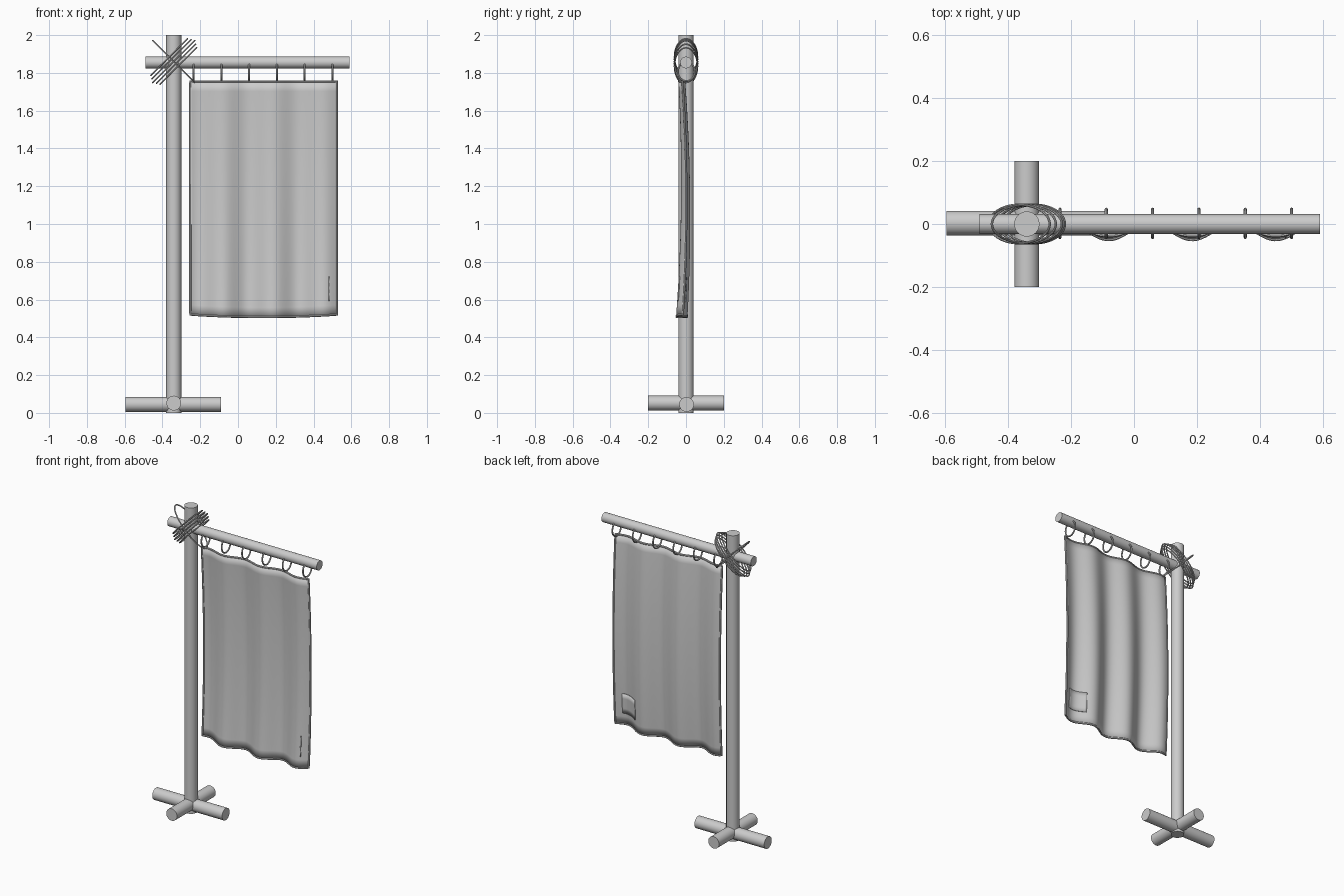
import bpy, bmesh
from math import cos, sin, pi, radians
from mathutils import Vector

cube = bpy.data.objects.get("Cube")
if cube:
    bpy.data.objects.remove(cube, do_unlink=True)

grey = bpy.data.materials.new("plain_grey")
grey.use_nodes = True
grey.diffuse_color = (0.6, 0.6, 0.6, 1)
grey.node_tree.nodes["Principled BSDF"].inputs["Base Color"].default_value = (0.6, 0.6, 0.6, 1)

POST_X, BAR_Z = -0.34, 1.86
LEFT, RIGHT, TOP = -0.253, 0.524, 1.755


def finish(obj, name):
    obj.name = name
    obj.data.materials.clear()
    obj.data.materials.append(grey)
    bpy.ops.object.select_all(action='DESELECT')
    obj.select_set(True)
    bpy.context.view_layer.objects.active = obj
    bpy.ops.object.shade_smooth_by_angle(angle=radians(40))
    return obj


def pole(name, start, end, radius):
    a, b = Vector(start), Vector(end)
    bpy.ops.mesh.primitive_cylinder_add(vertices=32, radius=radius, depth=(b - a).length,
                                        location=(a + b) / 2)
    obj = bpy.context.object
    obj.rotation_euler = (b - a).to_track_quat('Z', 'Y').to_euler()
    return finish(obj, name)


def tube(name, points, radius, cyclic=True):
    curve = bpy.data.curves.new(name, 'CURVE')
    curve.dimensions = '3D'
    curve.bevel_depth = radius
    curve.bevel_resolution = 2
    curve.use_fill_caps = True
    spline = curve.splines.new('POLY')
    spline.points.add(len(points) - 1)
    for p, co in zip(spline.points, points):
        p.co = (*co, 1)
    spline.use_cyclic_u = cyclic
    obj = bpy.data.objects.new(name, curve)
    bpy.context.collection.objects.link(obj)
    bpy.ops.object.select_all(action='DESELECT')
    obj.select_set(True)
    bpy.context.view_layer.objects.active = obj
    bpy.ops.object.convert(target='MESH')
    return finish(bpy.context.object, name)


def drape(u, v, offset=0):
    """Point on the hanging cloth: u runs left to right, v top to bottom."""
    x = LEFT + (RIGHT - LEFT) * u
    bottom = 0.52 - 0.013 * (1 - (2 * u - 1) ** 2)
    centre = -0.022 + 0.08 * v * (1 - v)
    fold = (0.015 + 0.012 * v) * cos(2 * pi * (x + 0.08) / 0.265)
    return (x, centre - fold + offset, TOP + (bottom - TOP) * v)


def sheet(name, u0, u1, v0, v1, nu, nv, thickness, offset=0):
    bm = bmesh.new()
    rows = [[bm.verts.new(drape(u0 + (u1 - u0) * i / nu, v0 + (v1 - v0) * j / nv, offset))
             for i in range(nu + 1)] for j in range(nv + 1)]
    for j in range(nv):
        for i in range(nu):
            bm.faces.new((rows[j][i], rows[j + 1][i], rows[j + 1][i + 1], rows[j][i + 1]))
    mesh = bpy.data.meshes.new(name)
    bm.to_mesh(mesh)
    bm.free()
    obj = bpy.data.objects.new(name, mesh)
    bpy.context.collection.objects.link(obj)
    solid = obj.modifiers.new("thickness", 'SOLIDIFY')
    solid.thickness = thickness
    solid.offset = 0
    return finish(obj, name)


# Post, crossbar and crossed feet
pole("post", (POST_X, 0, 0), (POST_X, 0, 2), 0.04)
pole("crossbar", (-0.49, 0, 1.855), (0.59, 0, 1.855), 0.031)
pole("foot_sideways", (-0.595, 0.003, 0.045), (-0.09, 0.003, 0.045), 0.039)
pole("foot_front_back", (POST_X, -0.2, 0.052), (POST_X, 0.2, 0.052), 0.039)

# Cloth with its rolled hem
sheet("cloth", 0, 1, 0, 1, 72, 24, 0.006)
N = 60
border = [drape(i / N, 0) for i in range(N)] + [drape(1, i / N) for i in range(N)]
border += [drape(1 - i / N, 1) for i in range(N)] + [drape(0, 1 - i / N) for i in range(N)]
tube("cloth_hem", border, 0.006)

# Patch sewn on the back, with its fold showing on the front
sheet("back_patch", 0.8, 0.945, 0.835, 0.94, 12, 4, 0.004, 0.005)
sheet("front_fold", 0.942, 0.948, 0.835, 0.94, 1, 4, 0.006, -0.006)

# Hanging rings
for k in range(6):
    x = -0.235 + 0.147 * k
    ring = [(x, 0.002 + 0.045 * cos(a), 1.807 + 0.05 * sin(a))
            for a in (2 * pi * i / 32 for i in range(32))]
    tube(f"hanging_ring_{k + 1}", ring, 0.005)


# Rope lashing: oval loops tilted across the joint
def lashing(name, side, shift):
    half = 0.157 - 0.6 * abs(shift)
    r = 0.5 ** 0.5
    loop = []
    for i in range(48):
        a = 2 * pi * i / 48
        along = half * cos(a)
        loop.append((POST_X + r * (side * along - shift), 0.061 * sin(a),
                     BAR_Z + r * (along + side * shift)))
    tube(name, loop, 0.004)


for k in range(5):
    lashing(f"lashing_loop_{k + 1}", 1, 0.017 * (k - 2))
lashing("lashing_cross_loop", -1, 0)
